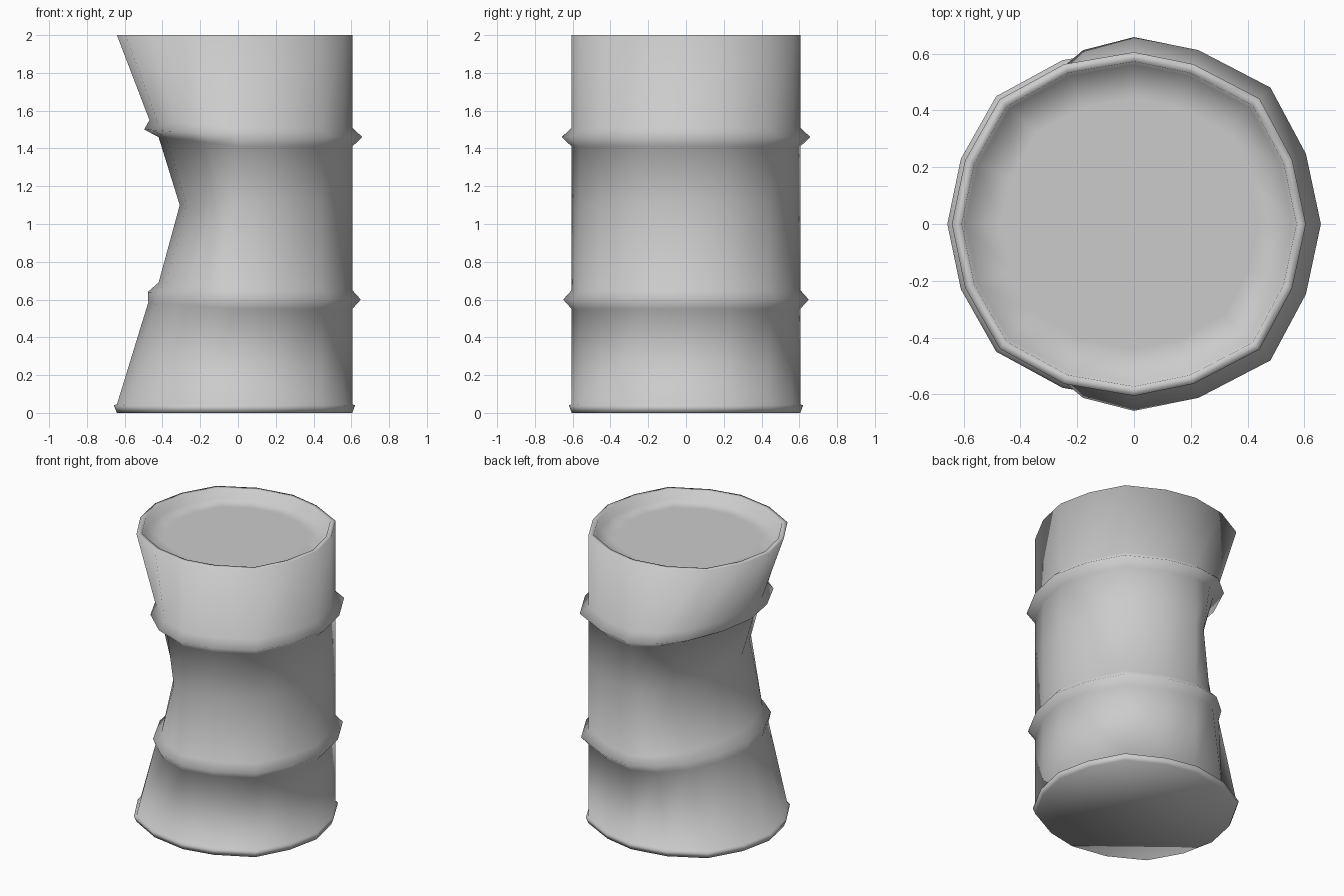
import bpy, bmesh

if "Cube" in bpy.data.objects:
    bpy.data.objects.remove(bpy.data.objects["Cube"])

# Plain grey metal
grey = bpy.data.materials.new("grey_metal")
grey.use_nodes = True
colour = (0.6, 0.6, 0.6, 1)
grey.diffuse_color = colour
grey.node_tree.nodes["Principled BSDF"].inputs["Base Color"].default_value = colour

# Slightly uneven 16-sided outline, back half: x, y, strength of the dent
HALF = [
    (1, 0, 0),
    (0.92, 0.375, 0),
    (0.73, 0.73, 0),
    (0.345, 0.93, 0),
    (0, 1, 0),
    (-0.38, 0.93, 1.15),
    (-0.73, 0.725, 1.2),
    (-0.925, 0.37, 1.05),
    (-1, 0, 1),
]
OUTLINE = HALF + [(x, -y, dent) for x, y, dent in HALF[-2:0:-1]]
SIDES = len(OUTLINE)

# Profile rows: radius, height, sideways squash of the dented side, lift there
BASE = [
    (0.605, 0.0, 1.06, 0),
    (0.62, 0.04, 1.06, 0),
    (0.605, 0.045, 1.06, 0),
]
WALL = [
    (0.605, 0.55, 0.785, 0.035),
    (0.65, 0.6, 0.735, 0.04),
    (0.605, 0.65, 0.695, 0.04),
    (0.605, 1.1, 0.51, 0),
    (0.605, 1.41, 0.695, 0.05),
    (0.658, 1.46, 0.755, 0.04),
    (0.605, 1.51, 0.775, 0.04),
]
RIM = [
    (0.605, 2.0, 1.06, 0),
    (0.572, 2.0, 1.06, 0),
    (0.56, 1.935, 1.06, 0),
    (0.44, 1.935, 1.06, 0),
]


def add_ring(bm, radius, height, squash, lift):
    """One loop of the barrel; its -x half is pushed in and lifted."""
    ring = []
    for x, y, dent in OUTLINE:
        across = radius * x * (1 - (1 - squash) * dent)
        up = height + lift * max(0, -x)
        ring.append(bm.verts.new((across, radius * y, up)))
    return ring


# Barrel shell, lofted from base to sunken lid
bm = bmesh.new()
rings = [add_ring(bm, *row) for row in BASE + WALL + RIM]
for low, high in zip(rings, rings[1:]):
    for i in range(SIDES):
        j = (i + 1) % SIDES
        bm.faces.new((low[i], low[j], high[j], high[i]))

# Flat bottom and lid
bm.faces.new(rings[0][::-1])
bm.faces.new(rings[-1])

for face in bm.faces:
    face.smooth = True
mesh = bpy.data.meshes.new("dented_barrel")
bm.to_mesh(mesh)
bm.free()
mesh.materials.append(grey)
barrel = bpy.data.objects.new("dented_barrel", mesh)
bpy.context.collection.objects.link(barrel)
